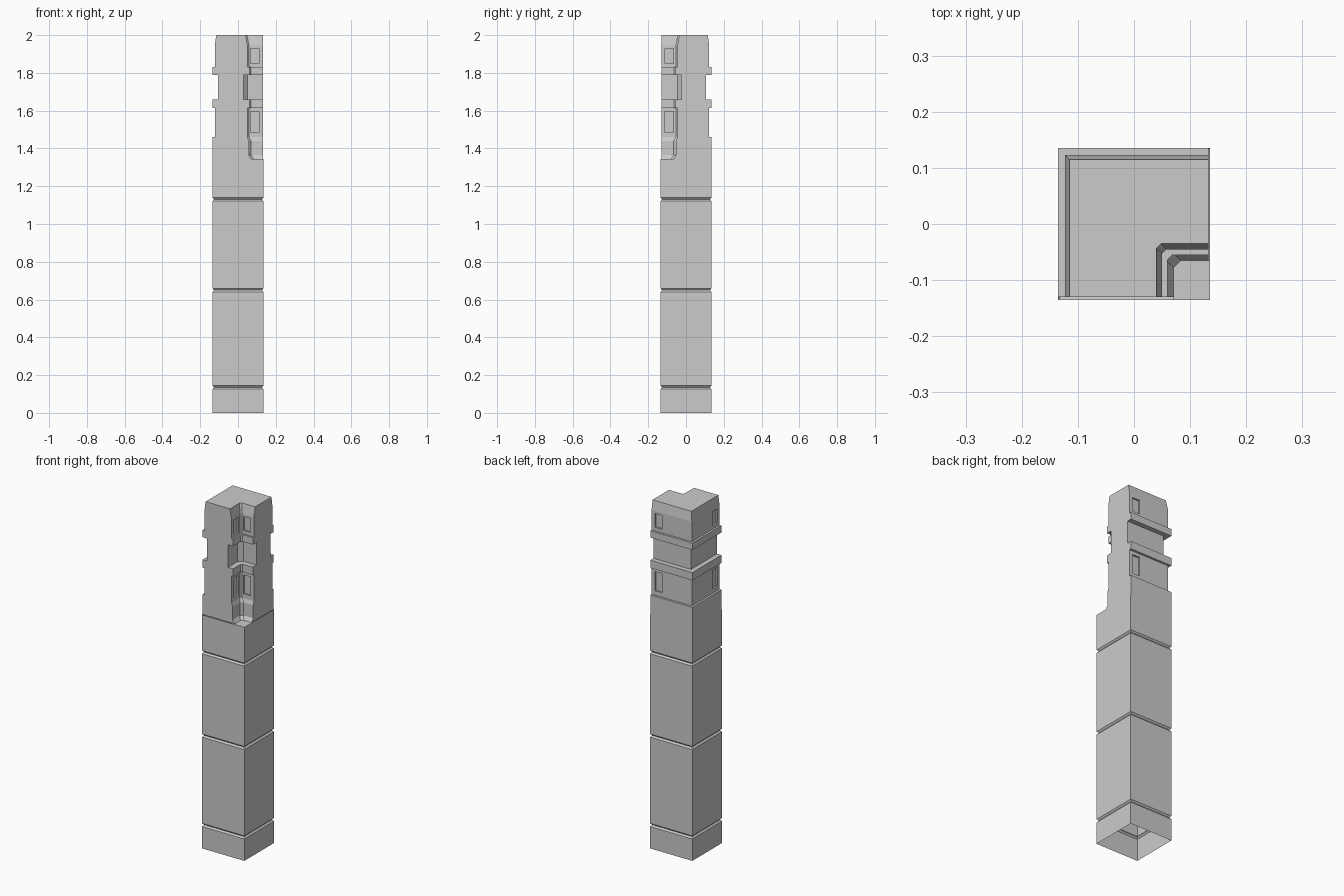
import bpy
import bmesh
from mathutils import Vector

cube = bpy.data.objects.get("Cube")
if cube:
    bpy.data.objects.remove(cube, do_unlink=True)

stone = bpy.data.materials.new("grey stone")
stone.use_nodes = True
GREY = (0.6, 0.6, 0.6, 1)
stone.diffuse_color = GREY
stone.node_tree.nodes["Principled BSDF"].inputs["Base Color"].default_value = GREY

HALF = 0.135     # half width of the shaft
END_X = 0.133    # flat end of the wing on the right
END_Y = -0.13    # flat end of the wing at the front
SHIFT = 0.005    # offset of the inner corner along y


def square(h):
    return [(-h, -h), (h, -h), (h, h), (-h, h)]


def corner(outer, inner, chamfer):
    """L-shaped section with a chamfered inner corner."""
    back = SHIFT - inner
    return [(-outer, END_Y), (inner, END_Y), (inner, back - chamfer),
            (inner + chamfer, back), (END_X, back), (END_X, outer), (-outer, outer)]


def loft(bm, sections):
    """Skin a list of (height, outline) sections; return the rings."""
    rings = [[bm.verts.new((x, y, z)) for x, y in outline] for z, outline in sections]
    for low, high in zip(rings, rings[1:]):
        n = len(low)
        for i in range(n):
            j = (i + 1) % n
            quad = [low[i], low[j], high[j], high[i]]
            area = (quad[2].co - quad[0].co).cross(quad[3].co - quad[1].co).length
            if area > 1e-9:
                bm.faces.new(quad)
    return rings


def finish(bm, name):
    mesh = bpy.data.meshes.new(name)
    bm.normal_update()
    bm.to_mesh(mesh)
    bm.free()
    mesh.materials.append(stone)
    obj = bpy.data.objects.new(name, mesh)
    bpy.context.collection.objects.link(obj)
    return obj


# Hollow square shaft with shallow joints between the blocks
bm = bmesh.new()
TOP = 1.345
sections = [(0, square(HALF))]
for z in (0.135, 0.65, 1.13):
    sections += [(z - 0.009, square(HALF)), (z, square(HALF - 0.008)), (z + 0.009, square(HALF))]
sections.append((TOP, square(HALF)))
rings = loft(bm, sections)
# Floor of the open corner
floor = [bm.verts.new((x, y, TOP)) for x, y in
         ((0.07, -HALF), (HALF, -HALF), (HALF, SHIFT - 0.07), (0.07, SHIFT - 0.07))]
bm.faces.new(floor)
finish(bm, "shaft")

# Carved upper wall: height, outer offset, inner offset, inner chamfer
levels = [
    (TOP, HALF, 0.07, 0.013), (1.365, HALF, 0.057, 0.013),
    (1.44, HALF, 0.057, 0.013), (1.46, HALF, 0.05, 0.008),
    (1.46, 0.123, 0.05, 0.008), (1.615, 0.123, 0.05, 0.008),
    (1.615, HALF, 0.06, 0.008), (1.66, HALF, 0.06, 0.008),
    (1.66, 0.107, 0.028, 0.022), (1.79, 0.107, 0.028, 0.022),
    (1.79, HALF, 0.06, 0.008), (1.83, HALF, 0.06, 0.008),
    (1.83, 0.123, 0.05, 0.008), (1.945, 0.123, 0.05, 0.008),
    (2.0, 0.115, 0.04, 0.008),
]
bm = bmesh.new()
rings = loft(bm, [(z, corner(o, i, c)) for z, o, i, c in levels])
bm.faces.new(rings[-1])
bm.normal_update()


def recess_window(direction, along, low, high, z_low, z_high):
    """Cut a rectangle out of the matching wall panels and push it in."""
    direction = Vector(direction)
    middle = (z_low + z_high) / 2

    def panels():
        return [f for f in bm.faces if f.normal.dot(direction) > 0.99
                and abs(f.calc_center_median().z - middle) < 0.06
                and not (direction.x > 0 and f.calc_center_median().x > 0.1)
                and not (direction.y < 0 and f.calc_center_median().y < -0.1)]

    for axis, value in ((along, low), (along, high), (2, z_low), (2, z_high)):
        point, normal = Vector(), Vector()
        point[axis], normal[axis] = value, 1
        faces = panels()
        edges = {e for f in faces for e in f.edges}
        verts = {v for f in faces for v in f.verts}
        bmesh.ops.bisect_plane(bm, geom=faces + list(edges) + list(verts), dist=1e-5,
                               plane_co=point, plane_no=normal)
        bm.normal_update()
    panes = [f for f in panels()
             if low < f.calc_center_median()[along] < high
             and z_low < f.calc_center_median().z < z_high]
    bmesh.ops.inset_individual(bm, faces=panes, thickness=0, depth=-0.01)
    bm.normal_update()


# Recessed windows on the inner and outer sides of both wings
for z_low, z_high in ((1.485, 1.595), (1.85, 1.93)):
    for sign in (1, -1):
        recess_window((0, sign, 0), 0, 0.066, 0.112, z_low, z_high)
        recess_window((sign, 0, 0), 1, -0.112, -0.066, z_low, z_high)
finish(bm, "carved_upper_wall")
